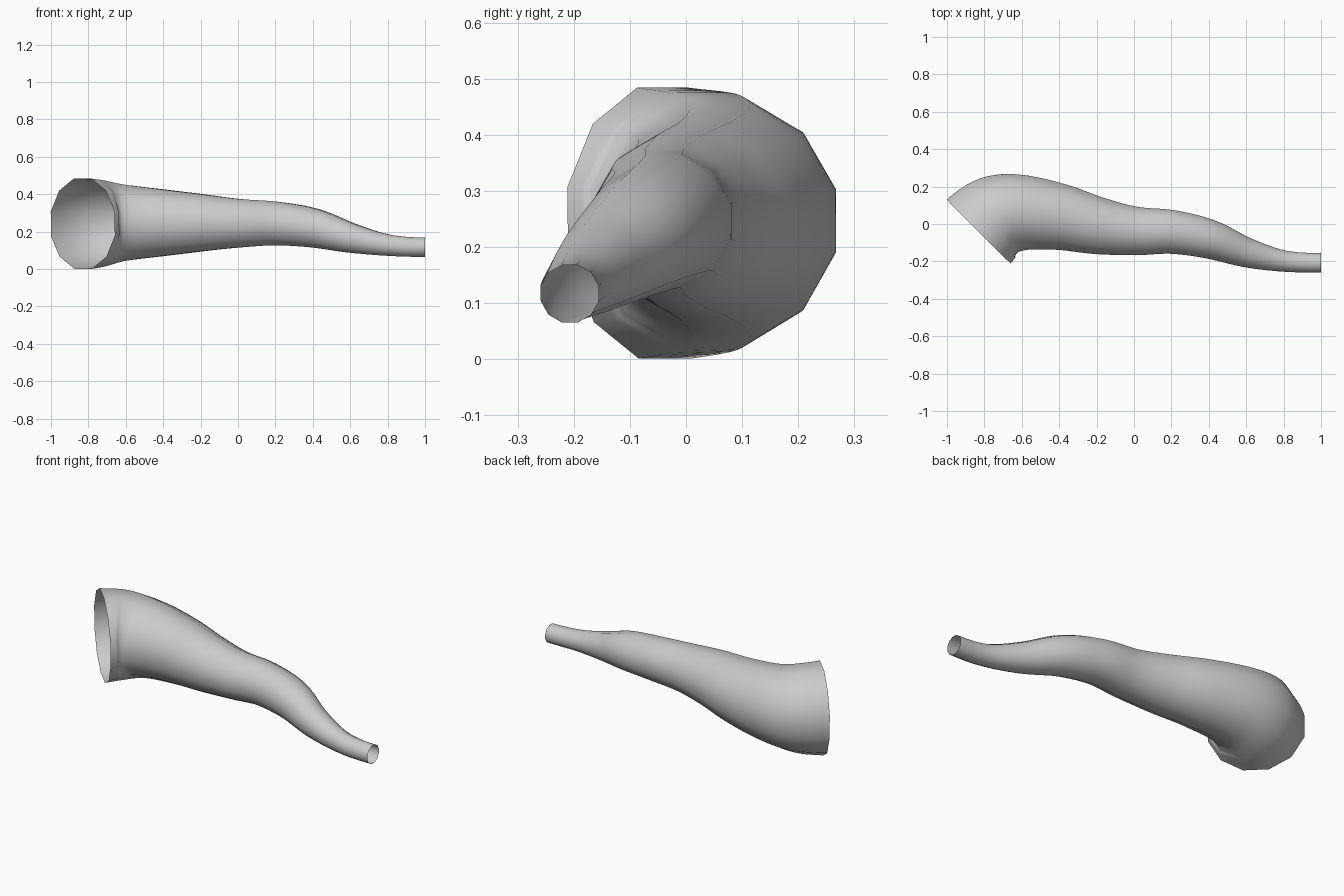
import bpy, bmesh, math
from mathutils import Vector

if "Cube" in bpy.data.objects:
    bpy.data.objects.remove(bpy.data.objects["Cube"])

SIDES, STEPS = 12, 6

# Centre line: x, y, z, radius
keys = [Vector(k) for k in (
    (-0.83, -0.04, 0.2425, 0.250),
    (-0.73, 0.035, 0.245, 0.236),
    (-0.60, 0.060, 0.2475, 0.210),
    (-0.40, 0.038, 0.2475, 0.184),
    (-0.20, -0.008, 0.2475, 0.159),
    (0.00, -0.037, 0.245, 0.135),
    (0.20, -0.0425, 0.2435, 0.121),
    (0.40, -0.080, 0.220, 0.108),
    (0.60, -0.152, 0.167, 0.082),
    (0.80, -0.198, 0.128, 0.059),
    (1.00, -0.207, 0.117, 0.053))]

# Phantom end points fix the direction of both open mouths
first = keys[1] - Vector((0.18, 0.18, 0.0, -0.028))
first = Vector((first.x, first.y, keys[0].z, first.w))
last = keys[-2] + Vector((0.4, 0, 0, -0.01))
last.z = keys[-2].z
pts = [first] + keys + [last]


def spline(a, b, c, d, t):
    """Catmull-Rom position (with radius) and tangent."""
    k1, k2, k3 = c - a, 2*a - 5*b + 4*c - d, 3*b - a - 3*c + d
    pos = b + 0.5 * (k1*t + k2*t*t + k3*t**3)
    tan = 0.5 * (k1 + 2*k2*t + 3*k3*t*t)
    return pos, tan.to_3d().normalized()


samples = []
for i in range(len(keys) - 1):
    samples += [spline(*pts[i:i + 4], s / STEPS) for s in range(STEPS)]
samples.append(spline(*pts[-4:], 1.0))

# Sweep a tapering twelve-sided ring along the centre line, ends left open
bm = bmesh.new()
rings = []
for pos, tan in samples:
    side = Vector((0, 0, 1)).cross(tan).normalized()
    up = tan.cross(side)
    ring = []
    for j in range(SIDES):
        a = math.tau * (j + 0.5) / SIDES
        ring.append(bm.verts.new(pos.to_3d() + pos.w * (math.cos(a) * side + math.sin(a) * up)))
    rings.append(ring)
for r0, r1 in zip(rings, rings[1:]):
    for j in range(SIDES):
        k = (j + 1) % SIDES
        bm.faces.new((r0[j], r0[k], r1[k], r1[j])).smooth = True
bmesh.ops.recalc_face_normals(bm, faces=bm.faces)
mesh = bpy.data.meshes.new("curved_tube")
bm.to_mesh(mesh)
bm.free()
bpy.context.collection.objects.link(bpy.data.objects.new("curved_tube", mesh))
